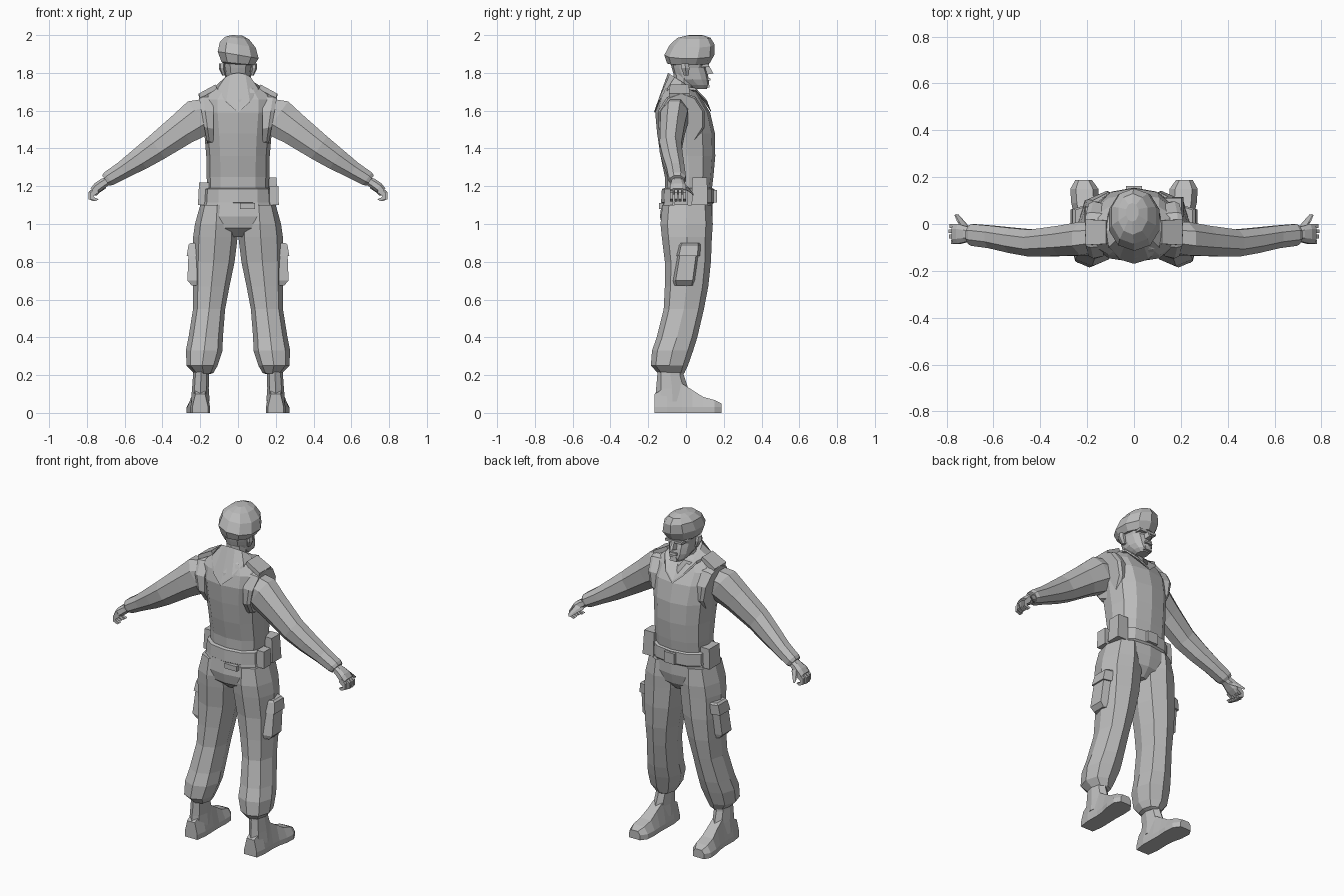
import bpy, bmesh, math
from mathutils import Vector as V

mat = bpy.data.materials.new("plain grey")
mat.diffuse_color = (0.5, 0.5, 0.5, 1)


def loft(name, rings):
    """Skin a list of equal-length point rings and cap both ends."""
    bm = bmesh.new()
    rows = [[bm.verts.new(p) for p in r] for r in rings]
    n = len(rows[0])
    for a, b in zip(rows, rows[1:]):
        for i in range(n):
            j = (i + 1) % n
            bm.faces.new((a[i], a[j], b[j], b[i]))
    bm.faces.new(rows[0])
    bm.faces.new(rows[-1])
    bmesh.ops.recalc_face_normals(bm, faces=bm.faces)
    me = bpy.data.meshes.new(name)
    bm.to_mesh(me)
    bm.free()
    me.materials.append(mat)
    ob = bpy.data.objects.new(name, me)
    bpy.context.collection.objects.link(ob)
    return ob


def ring(c, u, v, n=8, p=2.0, ph=0.0):
    """Superellipse ring around c spanned by u and v."""
    pts = []
    for i in range(n):
        a = 2 * math.pi * (i + ph) / n
        k = lambda t: math.copysign(abs(t) ** (2 / p), t)
        pts.append(V(c) + V(u) * k(math.cos(a)) + V(v) * k(math.sin(a)))
    return pts


def level(x0, x1, y0, y1, z, n=8, p=2.0, ph=0.0):
    """Horizontal ring from its extents."""
    return ring(((x0 + x1) / 2, (y0 + y1) / 2, z), ((x1 - x0) / 2, 0, 0),
                (0, (y1 - y0) / 2, 0), n, p, ph)


def sym(rows, n=12, p=2.4):
    """Stack of centred rings: (half width, y back, y front, z)."""
    return [level(-w, w, a, b, z, n, p) for w, a, b, z in rows]


def block(name, lo, hi, shift=(0, 0), taper=1.0):
    """Box whose top is shifted and scaled."""
    x0, y0, z0 = lo
    x1, y1, z1 = hi
    cx, cy = (x0 + x1) / 2, (y0 + y1) / 2
    base = [(x0, y0), (x1, y0), (x1, y1), (x0, y1)]
    return loft(name, [[(x, y, z0) for x, y in base],
                       [(cx + (x - cx) * taper + shift[0],
                         cy + (y - cy) * taper + shift[1], z1) for x, y in base]])


# Torso in padded vest
loft("vest", sym([(.162, -.11, .135, 1.17), (.166, -.112, .145, 1.25),
                  (.168, -.135, .155, 1.36), (.178, -.153, .153, 1.48),
                  (.192, -.163, .128, 1.59), (.192, -.145, .085, 1.66),
                  (.14, -.118, .05, 1.715), (.08, -.095, .03, 1.735)]))

# Pelvis, belt and buckle
loft("pelvis", sym([(.06, -.07, .08, .93), (.17, -.125, .125, .98),
                    (.205, -.138, .14, 1.04), (.18, -.125, .14, 1.14)]))
loft("belt", sym([(.172, -.12, .14, 1.105), (.186, -.132, .15, 1.115),
                  (.182, -.128, .15, 1.185), (.168, -.115, .14, 1.19)]))
block("buckle", (-.035, .135, 1.115), (.035, .163, 1.18))
block("rear_pocket_flap", (.01, -.142, 1.08), (.09, -.12, 1.11))

# V-shaped collar and neck
outer, edge, top = [], [], []
for i in range(12):
    a = 2 * math.pi * i / 12
    c, s = math.cos(a), math.sin(a)
    drop = abs(s) ** 4
    y = -.03 + (.165 if s > 0 else .14) * s
    outer.append((.125 * c, y, 1.715 - .125 * drop))
    edge.append((.122 * c, y * .97, 1.728 - .125 * drop))
    top.append((.078 * c, -.025 + .07 * s, 1.755 - .045 * s))
loft("collar", [outer, edge, top])
loft("neck", [level(-.065, .065, -.08, .045, 1.66), level(-.06, .06, -.065, .045, 1.75),
              level(-.062, .062, -.065, .04, 1.82)])

# Head with facial features
loft("head", sym([(.032, .03, .11, 1.716), (.05, .0, .123, 1.735),
                  (.066, -.05, .121, 1.765), (.07, -.068, .114, 1.80),
                  (.073, -.075, .106, 1.825), (.077, -.08, .117, 1.845),
                  (.072, -.075, .108, 1.89)], 12, 2.3))
loft("nose", [[(-.018, .10, 1.79), (.018, .10, 1.79), (.009, .145, 1.797), (-.009, .145, 1.797)],
              [(-.009, .10, 1.845), (.009, .10, 1.845), (.006, .12, 1.842), (-.006, .12, 1.842)]])
block("lips", (-.024, .10, 1.760), (.024, .130, 1.774), taper=.85)
block("chin", (-.024, .09, 1.722), (.024, .125, 1.745), taper=.8)
block("brow", (-.056, .075, 1.832), (.056, .121, 1.846))

# Soft cap slumping to one side
cap = [(-.078, .08, -.082, .113, 1.845, .05), (-.092, .09, -.10, .125, 1.85, .10),
       (-.113, .115, -.115, .15, 1.895, .17), (-.10, .098, -.085, .152, 1.95, .17),
       (-.07, .06, -.045, .13, 1.985, .1), (-.035, .02, .01, .09, 1.999, .02)]
rings = []
for x0, x1, y0, y1, z, t in cap:
    rings.append([(q.x, q.y, min(2, q.z - t * q.x)) for q in level(x0, x1, y0, y1, z, 10, 2.1, .5)])
loft("cap", rings)

for s, side in ((1, "right"), (-1, "left")):
    X = lambda rows: [[(s * q[0], q[1], q[2]) for q in r] for r in rows]

    # Ear
    loft(side + "_ear", X([level(.065, .083, -.012, .015, 1.785, 6),
                           level(.07, .102, -.028, .022, 1.825, 6),
                           level(.068, .10, -.025, .015, 1.85, 6)]))

    # Vest armhole flange and shoulder strap
    loft(side + "_armhole", X([ring((x, -.025, z), (dx, 0, h), (0, d, 0), 10)
                               for x, z, dx, h, d in ((.13, 1.55, .0, .15, .118),
                                                      (.168, 1.555, .02, .145, .128),
                                                      (.186, 1.555, .024, .135, .118))]))
    loft(side + "_shoulder_strap", X([[(.11, y - w, 1.715), (.11, y + w, 1.715),
                                       (.12, y + w, 1.738), (.12, y - w, 1.738)] if k == 0 else
                                      [(.20, y - w, 1.665), (.20, y + w, 1.665),
                                       (.208, y + w, 1.69), (.208, y - w, 1.69)]
                                      for k, y, w in ((0, -.035, .05), (1, -.035, .055))]))

    # Sleeve: (x, y, z, half thickness, half depth), rings square to the arm
    arm = [(.14, -.055, 1.585, .10, .07), (.205, -.062, 1.565, .112, .077),
           (.30, -.072, 1.50, .094, .070), (.43, -.082, 1.405, .078, .062),
           (.52, -.07, 1.343, .066, .058), (.61, -.055, 1.285, .051, .052),
           (.685, -.047, 1.24, .044, .050), (.70, -.047, 1.23, .036, .042)]
    loft(side + "_sleeve", X([ring((x, y, z), (.58 * h, 0, .81 * h), (0, d, 0), 8, 2.1, .5)
                              for x, y, z, h, d in arm]))

    # Hand with curled fingers and a thumb
    hand = [(.68, -.045, 1.235, .024, .030), (.715, -.043, 1.215, .027, .036),
            (.745, -.042, 1.193, .028, .045), (.768, -.042, 1.172, .022, .044)]
    loft(side + "_hand", X([ring((x, y, z), (.58 * h, 0, .81 * h), (0, d, 0), 8, 2.6, .5)
                            for x, y, z, h, d in hand]))
    for k in range(4):
        y = -.077 + .023 * k
        e = (-.010, .0, .002, -.004)[k]
        loft(side + "_finger_%d" % (k + 1),
             X([ring((x + e, y, z), (a, 0, b), (0, .0115, 0), 4, 2, .5)
                for x, z, a, b in ((.755, 1.18, .012, .016), (.783, 1.158, .011, .013),
                                   (.780, 1.136, .015, -.006), (.755, 1.126, .010, -.008))]))
    loft(side + "_thumb", X([ring(c, (r, 0, r * .4), (0, -r * .4, r), 5)
                             for c, r in (((.715, -.02, 1.205), .019),
                                          ((.74, .012, 1.185), .016),
                                          ((.757, .038, 1.16), .010))]))

    # Trouser leg, loose at the ankle
    leg = [(.14, .225, -.06, -.06 + .07, .0)]
    leg = [(.02, .200, -.125, .135, 1.10), (.004, .228, -.135, .142, 1.0),
           (.002, .238, -.128, .137, .93), (.018, .240, -.112, .132, .80),
           (.045, .238, -.112, .118, .67), (.068, .238, -.118, .095, .55),
           (.080, .262, -.155, .060, .40), (.082, .276, -.180, .038, .33),
           (.108, .272, -.186, .010, .25), (.13, .235, -.15, -.008, .212),
           (.15, .225, -.13, -.02, .205)]
    loft(side + "_trouser_leg", X([level(*r, 8, 2.25, .5 if r[4] > 2 else 0) for r in leg]))

    # Thigh pocket with flap
    def pocket(z, y0, y1, x0, x1):
        return [(x0, y0, z), (x1, y0 + .02, z), (x1, y1 - .02, z), (x0, y1, z)]
    loft(side + "_thigh_pocket", X([pocket(.675, -.07, .05, .19, .245),
                                    pocket(.70, -.075, .055, .19, .268),
                                    pocket(.85, -.05, .075, .19, .262)]))
    loft(side + "_pocket_flap", X([pocket(.83, -.058, .08, .19, .272),
                                   pocket(.89, -.045, .085, .19, .262),
                                   pocket(.90, -.04, .08, .19, .25)]))

    # Boot: shaft and foot
    loft(side + "_boot_shaft", X([level(.15, .25, -.165, .02, .06), level(.155, .243, -.158, .012, .13),
                                  level(.153, .238, -.152, -.012, .20),
                                  level(.155, .235, -.15, -.015, .24)]))
    foot = [(-.166, .2, .042, .10), (-.10, .2, .052, .14), (-.02, .2, .05, .155),
            (.035, .203, .052, .12), (.09, .208, .06, .085), (.15, .212, .06, .068),
            (.187, .215, .036, .05)]
    loft(side + "_boot_foot", X([[(x - w, y, 0), (x - w, y, .03), (x - w * .6, y, h),
                                  (x + w * .6, y, h), (x + w, y, .03), (x + w, y, 0)]
                                 for y, x, w, h in foot]))

# Belt pouches
block("front_right_pouch", (.14, .03, 1.10), (.212, .115, 1.245), (-.006, 0), .92)
block("side_right_pouch", (.165, -.06, 1.10), (.216, .01, 1.20), (0, 0), .92)
block("left_pouch", (-.212, -.03, 1.10), (-.15, .075, 1.22), (.004, 0), .94)
